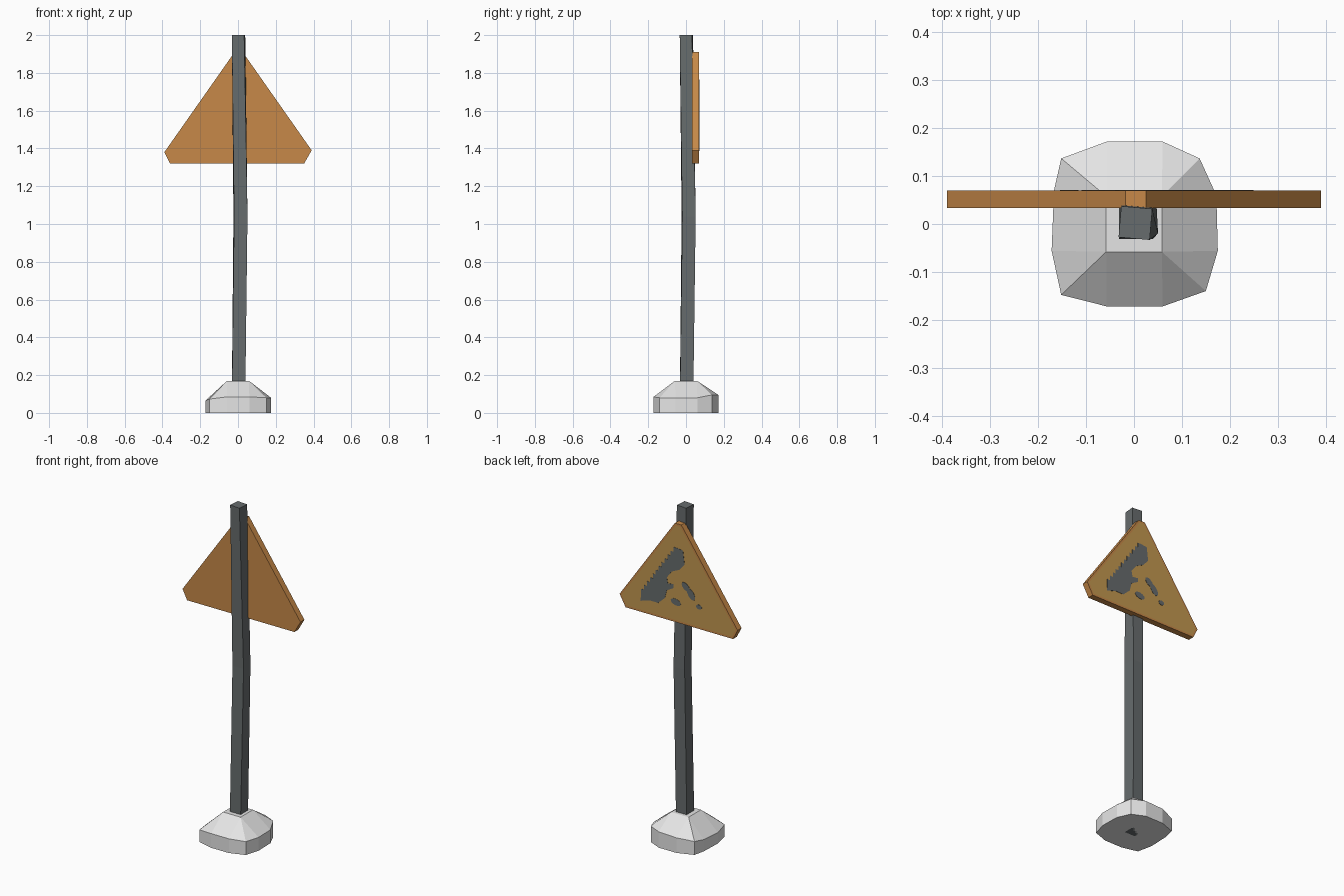
import bpy, bmesh, math
from mathutils import Vector

if "Cube" in bpy.data.objects:
    bpy.data.objects.remove(bpy.data.objects["Cube"])


def material(name, rgb):
    m = bpy.data.materials.new(name)
    m.diffuse_color = (*rgb, 1)
    m.use_nodes = True
    m.node_tree.nodes["Principled BSDF"].inputs["Base Color"].default_value = m.diffuse_color
    return m


GREY = material("dark grey", (0.135, 0.15, 0.153))
WHITE = material("pale concrete", (0.78, 0.78, 0.78))
ORANGE = material("orange brown", (0.57, 0.25, 0.065))
YELLOW = material("ochre yellow", (0.54, 0.31, 0.08))


def finish(bm, name, *mats):
    bmesh.ops.recalc_face_normals(bm, faces=bm.faces)
    me = bpy.data.meshes.new(name)
    bm.to_mesh(me)
    bm.free()
    for m in mats:
        me.materials.append(m)
    ob = bpy.data.objects.new(name, me)
    bpy.context.collection.objects.link(ob)
    return ob


def loft(bm, rings):
    """Skin equal-length rings and cap both ends."""
    vs = [[bm.verts.new(p) for p in r] for r in rings]
    n = len(vs[0])
    for a, b in zip(vs, vs[1:]):
        for i in range(n):
            j = (i + 1) % n
            bm.faces.new((a[i], a[j], b[j], b[i]))
    bm.faces.new(vs[0])
    bm.faces.new(vs[-1])


def plate(bm, outline, y0, y1):
    """Extrude an x-z outline between two y values."""
    loft(bm, [[(x, y, z) for x, z in outline] for y in (y0, y1)])


# Post: slightly bent and twisted square bar
def square(cx, cy, z, r, turn):
    a = [math.radians(45 + 90 * i + turn) for i in range(4)]
    return [(cx + r * math.cos(t), cy + r * math.sin(t), z) for t in a]


bm = bmesh.new()
loft(bm, [square(0.002, 0.002, 0.0, 0.050, 0),
          square(0.013, 0.014, 1.04, 0.050, 3),
          square(0.003, 0.002, 2.0, 0.046, -5)])
finish(bm, "post", GREY)

# Base: uneven twelve-sided foot tapering to a small square top
T = 0.058
foot = [(-0.057, 0.172, 0.09), (0.06, 0.172, 0.095), (0.137, 0.137, 0.095),
        (0.172, 0.06, 0.08), (0.175, -0.056, 0.08), (0.15, -0.14, 0.08),
        (0.06, -0.172, 0.085), (-0.057, -0.172, 0.085), (-0.152, -0.148, 0.073),
        (-0.172, -0.056, 0.065), (-0.167, 0.07, 0.07), (-0.152, 0.137, 0.08)]
bm = bmesh.new()
low = [bm.verts.new((x, y, 0)) for x, y, z in foot]
mid = [bm.verts.new(p) for p in foot]
top = [bm.verts.new((sx * T, sy * T, 0.17)) for sx, sy in ((-1, 1), (1, 1), (1, -1), (-1, -1))]
for i in range(12):
    j = (i + 1) % 12
    bm.faces.new((low[i], low[j], mid[j], mid[i]))
for k in range(4):
    a, b, c, d = (mid[(3 * k + o) % 12] for o in range(4))
    t0, t1 = top[k], top[(k + 1) % 4]
    bm.faces.new((a, b, t1, t0))
    bm.faces.new((b, c, t1))
    bm.faces.new((c, d, t1))
bm.faces.new(low)
bm.faces.new(top)
finish(bm, "base", WHITE)

# Sign board: triangle with clipped corners, yellow panel inset on the +y side
board = [(-0.39, 1.38), (-0.36, 1.32), (0.35, 1.32), (0.39, 1.39), (0.025, 1.91), (-0.018, 1.91)]
bm = bmesh.new()
plate(bm, board, 0.033, 0.07)
bmesh.ops.recalc_face_normals(bm, faces=bm.faces)
panel = max(bm.faces, key=lambda f: f.normal.y)
bmesh.ops.inset_region(bm, faces=[panel], thickness=0.014)
panel.material_index = 1
finish(bm, "sign_board", ORANGE, YELLOW)

# Painted cliff: stepped slope on one side, ragged rock edge on the other
cliff = [(0.013, 1.765), (-0.03, 1.76), (-0.04, 1.68), (-0.006, 1.64), (0.045, 1.615),
         (0.077, 1.572), (0.07, 1.538), (0.032, 1.543), (0.032, 1.52), (0.077, 1.495),
         (0.09, 1.445), (0.135, 1.404), (0.19, 1.405), (0.25, 1.386), (0.248, 1.43)]
start, end, steps = Vector((0.248, 1.43)), Vector((0.013, 1.765)), 12
for i in range(steps):
    p, q = start.lerp(end, i / steps), start.lerp(end, (i + 1) / steps)
    if i:
        cliff.append(tuple(p))
    cliff.append((p.x, q.y))
bm = bmesh.new()
plate(bm, cliff, 0.068, 0.0715)
finish(bm, "painted_cliff", GREY)


# Painted falling rocks: flat rotated ovals
def rock(x, z, a, b, turn):
    t = math.radians(turn)
    pts = []
    for i in range(12):
        u = 2 * math.pi * i / 12
        p, q = a * math.cos(u), b * math.sin(u)
        pts.append((x + p * math.cos(t) - q * math.sin(t), z + p * math.sin(t) + q * math.cos(t)))
    return pts


bm = bmesh.new()
for r in ((-0.048, 1.548, 0.032, 0.019, 40), (-0.083, 1.512, 0.036, 0.021, 55),
          (0.018, 1.44, 0.034, 0.019, 10), (-0.135, 1.451, 0.019, 0.014, 0)):
    plate(bm, rock(*r), 0.068, 0.0715)
finish(bm, "painted_rocks", GREY)
